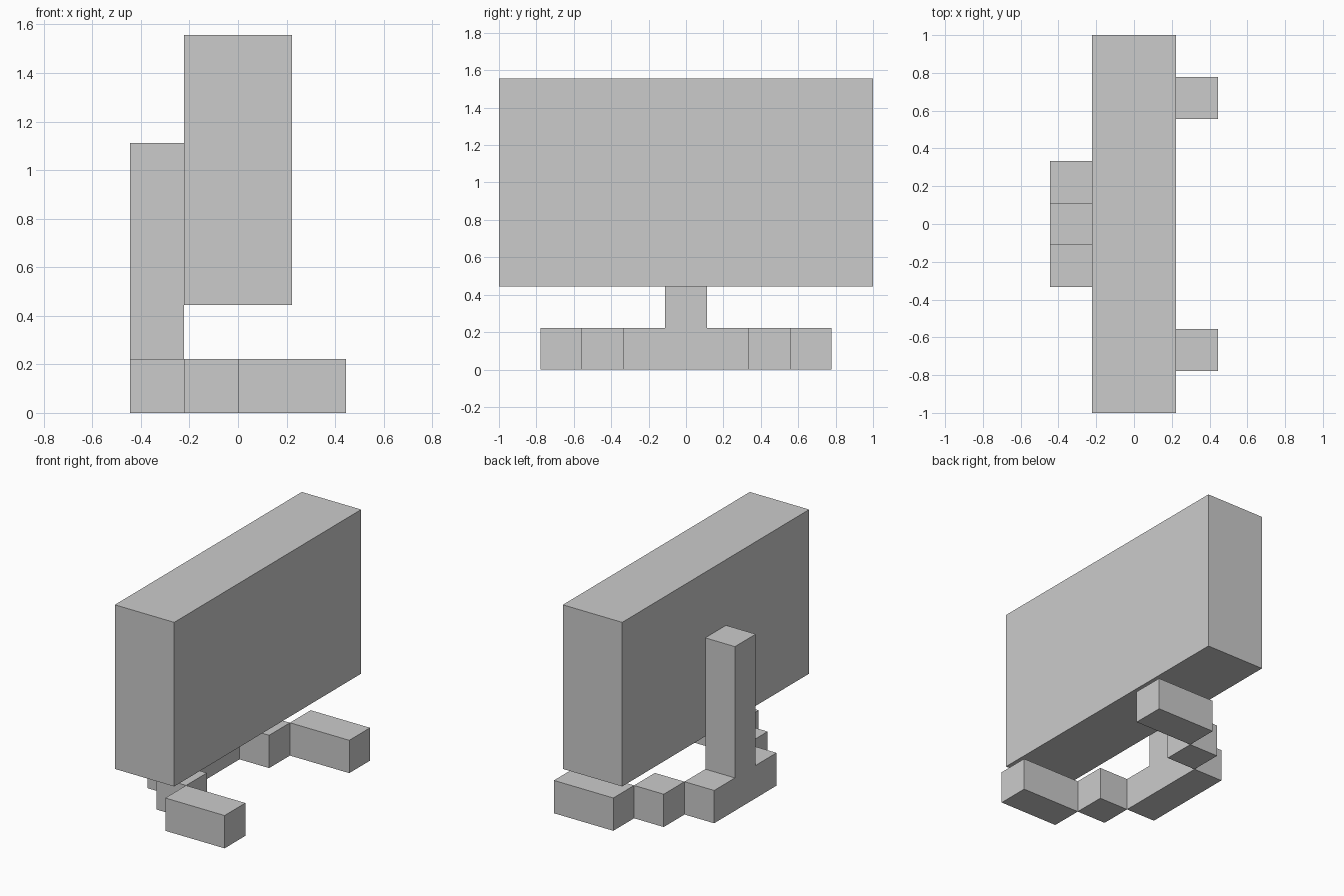
import bpy

# Remove the default object
cube = bpy.data.objects.get("Cube")
if cube:
    bpy.data.objects.remove(cube, do_unlink=True)

U = 2 / 9  # block module: every part is a whole or half number of modules

grey = bpy.data.materials.new("plain grey")
grey.use_nodes = True
colour = (0.6, 0.6, 0.6, 1)
grey.diffuse_color = colour
grey.node_tree.nodes["Principled BSDF"].inputs["Base Color"].default_value = colour


def block(name, low, high):
    """Box between two corners given in modules."""
    bpy.ops.mesh.primitive_cube_add(size=1)
    obj = bpy.context.object
    obj.name = name
    for v in obj.data.vertices:
        v.co = [(a + (b - a) * (c + 0.5)) * U for a, b, c in zip(low, high, v.co)]
    obj.data.materials.append(grey)
    return obj


# Screen and its support
block("screen", (-1, -4.5, 2), (1, 4.5, 7))
block("stand_column", (-2, -0.5, 1), (-1, 0.5, 5))
block("base_bar", (-2, -1.5, 0), (-1, 1.5, 1))

# Stepped legs, one set on each side
for side, s in (("left", 1), ("right", -1)):
    for part, x0, x1, y0 in (("base_step", -1, 0, 1.5), ("foot", 0, 2, 2.5)):
        ya, yb = sorted((s * y0, s * (y0 + 1)))
        block(f"{side}_{part}", (x0, ya, 0), (x1, yb, 1))
